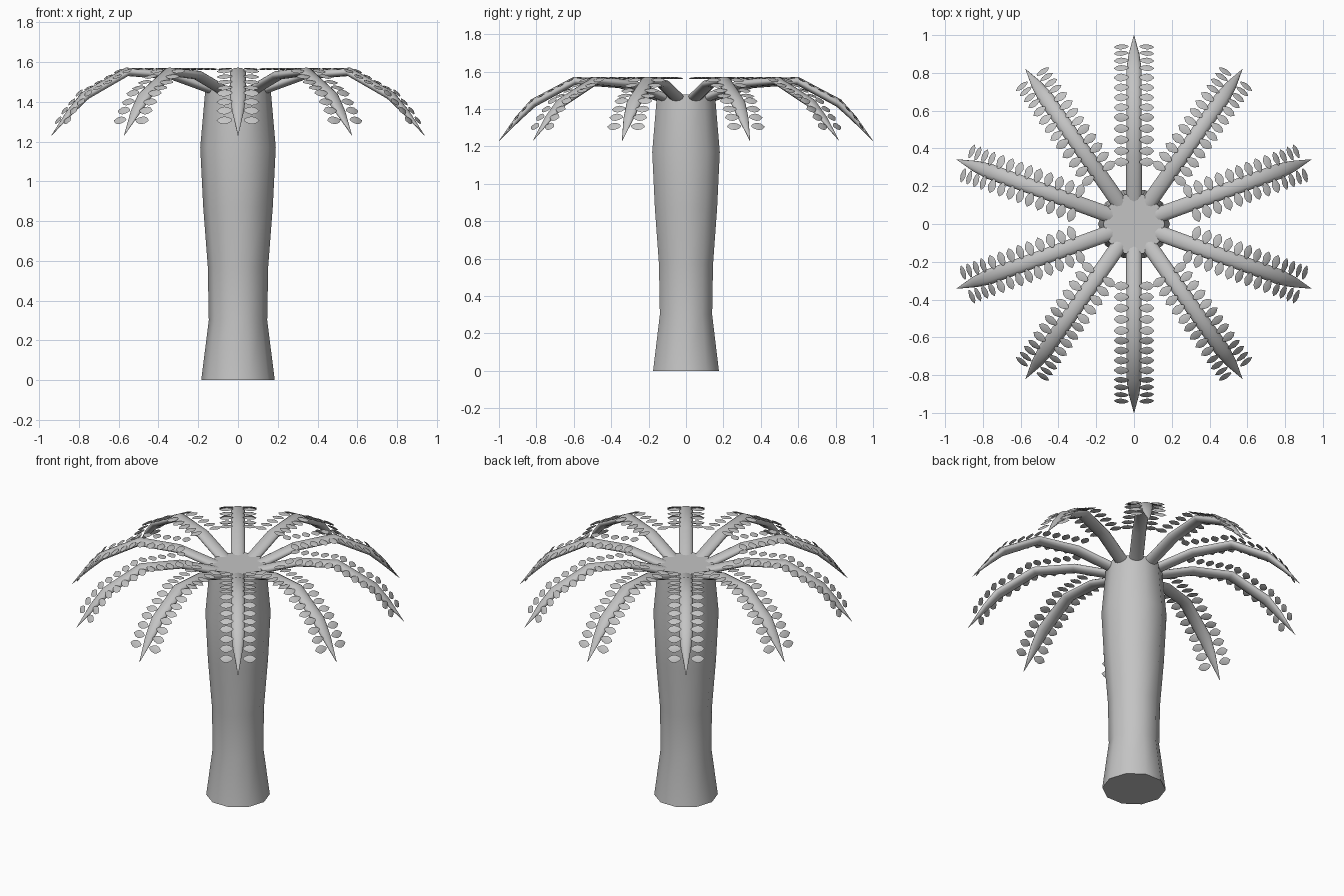
import bpy, bmesh
from math import sin, cos, pi, radians
from mathutils import Vector

cube = bpy.data.objects.get("Cube")
if cube:
    bpy.data.objects.remove(cube, do_unlink=True)

grey = bpy.data.materials.new("plain_grey")
grey.use_nodes = True
COLOUR = (0.55, 0.55, 0.55, 1)
grey.diffuse_color = COLOUR
grey.node_tree.nodes["Principled BSDF"].inputs["Base Color"].default_value = COLOUR


def loft(bm, rings):
    """Skin a list of rings and cap both ends."""
    rings = [[bm.verts.new(p) for p in ring] for ring in rings]
    n = len(rings[0])
    for a, b in zip(rings, rings[1:]):
        for i in range(n):
            j = (i + 1) % n
            bm.faces.new((a[i], a[j], b[j], b[i]))
    bm.faces.new(rings[0][::-1])
    bm.faces.new(rings[-1])


def to_mesh(bm, name, angle):
    bmesh.ops.recalc_face_normals(bm, faces=bm.faces)
    mesh = bpy.data.meshes.new(name)
    bm.to_mesh(mesh)
    bm.free()
    mesh.materials.append(grey)
    obj = add(mesh, name)
    bpy.ops.object.select_all(action="DESELECT")
    obj.select_set(True)
    bpy.context.view_layer.objects.active = obj
    bpy.ops.object.shade_smooth_by_angle(angle=radians(angle))
    return obj


def add(mesh, name, turn=0):
    obj = bpy.data.objects.new(name, mesh)
    obj.rotation_euler.z = turn
    bpy.context.collection.objects.link(obj)
    return obj


# Trunk: ten-sided, waisted low down and swelling towards the crown
PROFILE = [(0.185, 0), (0.147, 0.3), (0.152, 0.57), (0.175, 0.87),
           (0.19, 1.17), (0.163, 1.478)]
bm = bmesh.new()
loft(bm, [[(r * cos(i * pi / 5), r * sin(i * pi / 5), z) for i in range(10)]
          for r, z in PROFILE])
to_mesh(bm, "trunk", 40)

# Frond stem: upper edge rises out of the trunk, bends and droops to a point
EDGE = [Vector((x, 0, z)) for x, z in
        [(0.06, 1.458), (0.35, 1.556), (0.6, 1.572), (0.83, 1.45), (0.91, 1.36), (1, 1.23)]]
SIZES = [0.042, 0.041, 0.04, 0.041, 0.029, 0.001]
HEIGHT = 0.55


def edge_point(distance):
    """Point and direction on the upper edge, measured along it."""
    for a, b in zip(EDGE, EDGE[1:]):
        length = (b - a).length
        if distance <= length:
            return a.lerp(b, distance / length), (b - a).normalized()
        distance -= length


rings = []
last = len(EDGE) - 1
for k, (p, s) in enumerate(zip(EDGE, SIZES)):
    along = (EDGE[min(k + 1, last)] - EDGE[max(k - 1, 0)]).normalized()
    up = Vector((-along.z, 0, along.x))
    centre = p - up * s * HEIGHT
    rings.append([centre + Vector((0, s * cos(t), 0)) + up * (s * HEIGHT * sin(t))
                  for t in (i * pi / 6 for i in range(12))])
bm = bmesh.new()
loft(bm, rings)
stem = to_mesh(bm, "frond_stem", 60)

# Leaflets: pointed thin blades in pairs along the stem
OUTLINE = [(0, 0.005), (0.2, 0.017), (0.5, 0.024), (0.78, 0.018), (1, 0.001)]
THICK = 0.005
bm = bmesh.new()
for k in range(13):
    base, along = edge_point(0.283 + k * 0.0595)
    if base.x < 0.6:
        base.z = 1.573
        along = Vector((1, 0, 0))
    up = Vector((-along.z, 0, along.x))
    for side in (-1, 1):
        blade = []
        for t, w in OUTLINE:
            c = base + Vector((0, side * (0.03 + 0.077 * t), 0)) - up * 0.005 * (1 + t)
            h = up * THICK * (w / 0.024)
            blade.append([c + along * w, c + h, c - along * w, c - h])
        loft(bm, blade)
leaves = to_mesh(bm, "frond_leaflets", 30)

# Ten fronds around the crown
angles = [s * a for s in (1, -1) for a in (20, 55, 90, 125, 160)]
for part in (stem, leaves):
    part.rotation_euler.z = radians(angles[0])
    for a in angles[1:]:
        add(part.data, part.name, radians(a))
